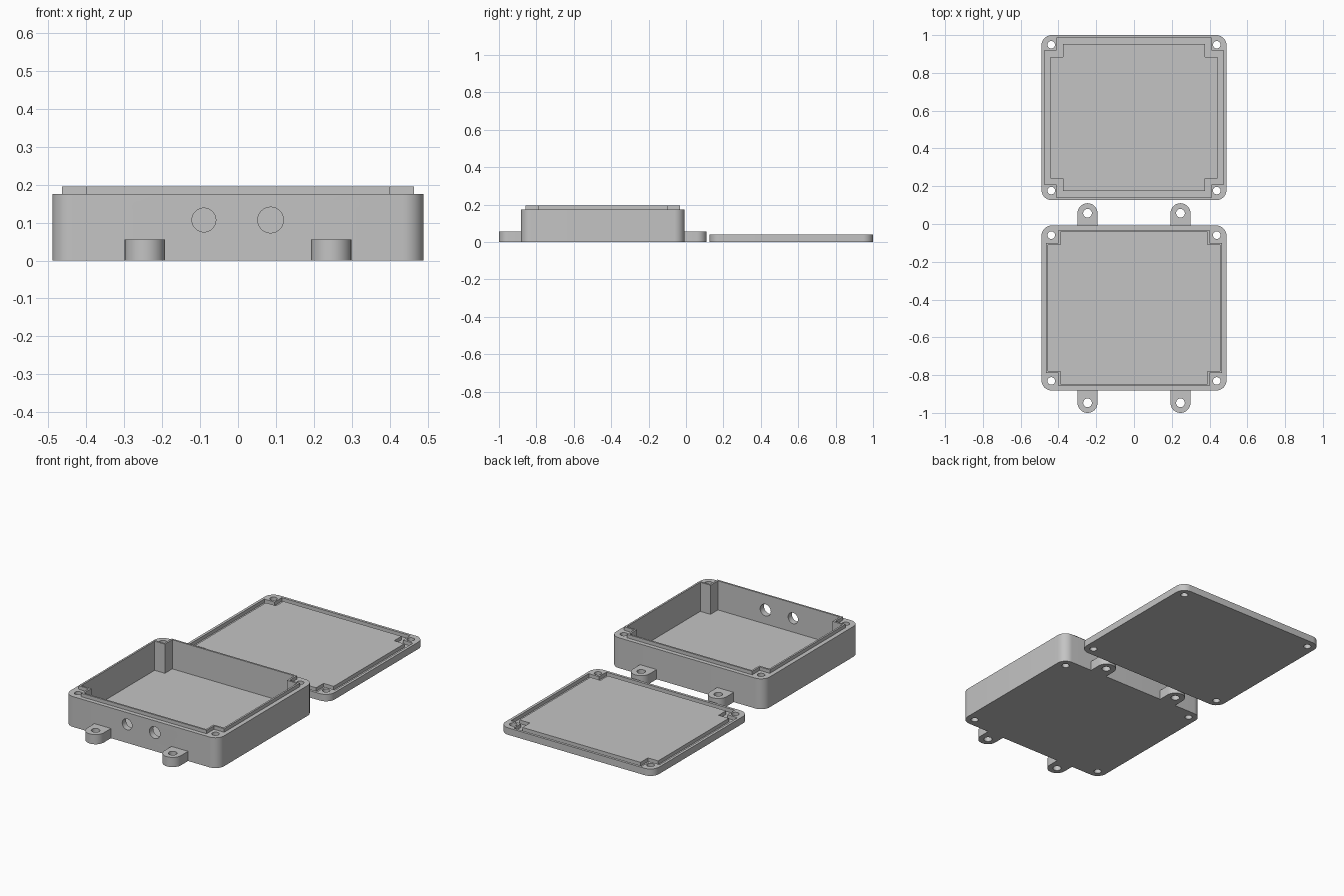
import bpy, bmesh, math

cube = bpy.data.objects.get("Cube")
if cube:
    bpy.data.objects.remove(cube, do_unlink=True)

GREY = (0.55, 0.55, 0.55, 1)
grey = bpy.data.materials.new("grey_plastic")
grey.use_nodes = True
grey.diffuse_color = GREY
grey.node_tree.nodes["Principled BSDF"].inputs["Base Color"].default_value = GREY

HALF_X, HALF_Y = 0.49, 0.437      # shared footprint of box and lid
BOX_Y, LID_Y = -0.445, 0.563      # centres along y
FLOOR, WALL_TOP, LIP_TOP, LID_TOP = 0.027, 0.175, 0.195, 0.04


def arc(cx, cy, r, start, end, steps):
    return [(cx + r * math.cos(a), cy + r * math.sin(a))
            for a in (math.radians(start + (end - start) * i / steps)
                      for i in range(steps + 1))]


def rounded_rect(hx, hy, r):
    corners = [(1, 1, 0), (-1, 1, 90), (-1, -1, 180), (1, -1, 270)]
    return [p for sx, sy, a in corners
            for p in arc(sx * (hx - r), sy * (hy - r), r, a, a + 90, 10)]


def notched_rect(offset):
    """Rectangle with square corner notches around the screw posts."""
    x, y = 0.465 + offset, 0.4125 + offset
    nx, ny = 0.40 + offset, 0.345 + offset
    quarter = [(x, ny), (nx, ny), (nx, y)]
    pts = []
    for sx, sy in ((1, 1), (-1, 1), (-1, -1), (1, -1)):
        part = [(sx * px, sy * py) for px, py in quarter]
        pts += part if sx * sy > 0 else part[::-1]
    return pts


def prism(name, outline, z0, z1, y=0.0, x=0.0):
    bm = bmesh.new()
    base = bm.faces.new([bm.verts.new((px + x, py + y, z0)) for px, py in outline])
    top = bmesh.ops.extrude_face_region(bm, geom=[base])["geom"]
    bmesh.ops.translate(bm, vec=(0, 0, z1 - z0),
                        verts=[g for g in top if isinstance(g, bmesh.types.BMVert)])
    bmesh.ops.recalc_face_normals(bm, faces=bm.faces)
    mesh = bpy.data.meshes.new(name)
    bm.to_mesh(mesh)
    bm.free()
    mesh.materials.append(grey)
    obj = bpy.data.objects.new(name, mesh)
    bpy.context.collection.objects.link(obj)
    return obj


def combine(target, tool, operation):
    """Apply a boolean and discard the tool."""
    mod = target.modifiers.new("cut", 'BOOLEAN')
    mod.object, mod.operation, mod.solver = tool, operation, 'EXACT'
    bpy.context.view_layer.objects.active = target
    bpy.ops.object.modifier_apply(modifier=mod.name)
    bpy.data.objects.remove(tool, do_unlink=True)


def circle(r):
    return arc(0, 0, r, 0, 360, 32)[:-1]


def drill_corners(obj, y):
    for sx in (-1, 1):
        for sy in (-1, 1):
            hole = prism("hole", circle(0.02), -0.1, 0.3, y + sy * 0.386, sx * 0.438)
            combine(obj, hole, 'DIFFERENCE')


def finish(obj):
    bpy.ops.object.select_all(action='DESELECT')
    obj.select_set(True)
    bpy.context.view_layer.objects.active = obj
    bpy.ops.object.shade_smooth_by_angle(angle=math.radians(30))


# Box: rounded body with a thin raised lip, hollowed around four corner posts
box = prism("box_body", rounded_rect(HALF_X, HALF_Y, 0.055), 0, WALL_TOP, BOX_Y)
combine(box, prism("lip", notched_rect(0), 0.1, LIP_TOP, BOX_Y), 'UNION')
combine(box, prism("cavity", notched_rect(-0.0105), FLOOR, 0.3, BOX_Y), 'DIFFERENCE')
drill_corners(box, BOX_Y)

# Two cable holes through the front wall
for x, r in ((-0.09, 0.0315), (0.086, 0.034)):
    bore = prism("bore", circle(r), -0.1, 0.1)
    bore.rotation_euler.x = math.pi / 2
    bore.location = (x, BOX_Y - HALF_Y, 0.107)
    bpy.context.view_layer.update()
    combine(box, bore, 'DIFFERENCE')
finish(box)

# Lid: rounded plate with a groove that receives the lip
lid = prism("lid", rounded_rect(HALF_X, HALF_Y, 0.055), 0, LID_TOP, LID_Y)
combine(lid, prism("groove", notched_rect(0.0095), 0.019, 0.1, LID_Y), 'DIFFERENCE')
combine(lid, prism("island", notched_rect(-0.023), 0.01, LID_TOP, LID_Y), 'UNION')
drill_corners(lid, LID_Y)
finish(lid)

# Mounting tabs: round-ended ears with screw holes, front and back
for side, sy in (("front", -1), ("back", 1)):
    for hand, x in (("right", -0.246), ("left", 0.246)):
        wall, centre, r = HALF_Y, 0.502, 0.053
        outline = [(-r, wall), (r, wall)] + arc(0, centre, r, 0, 180, 20)
        outline = [(px, sy * py) for px, py in outline]
        tab = prism(f"{side}_{hand}_tab", outline, 0, 0.056, BOX_Y, x)
        hole = prism("hole", circle(0.023), -0.1, 0.2, BOX_Y + sy * centre, x)
        combine(tab, hole, 'DIFFERENCE')
        finish(tab)
